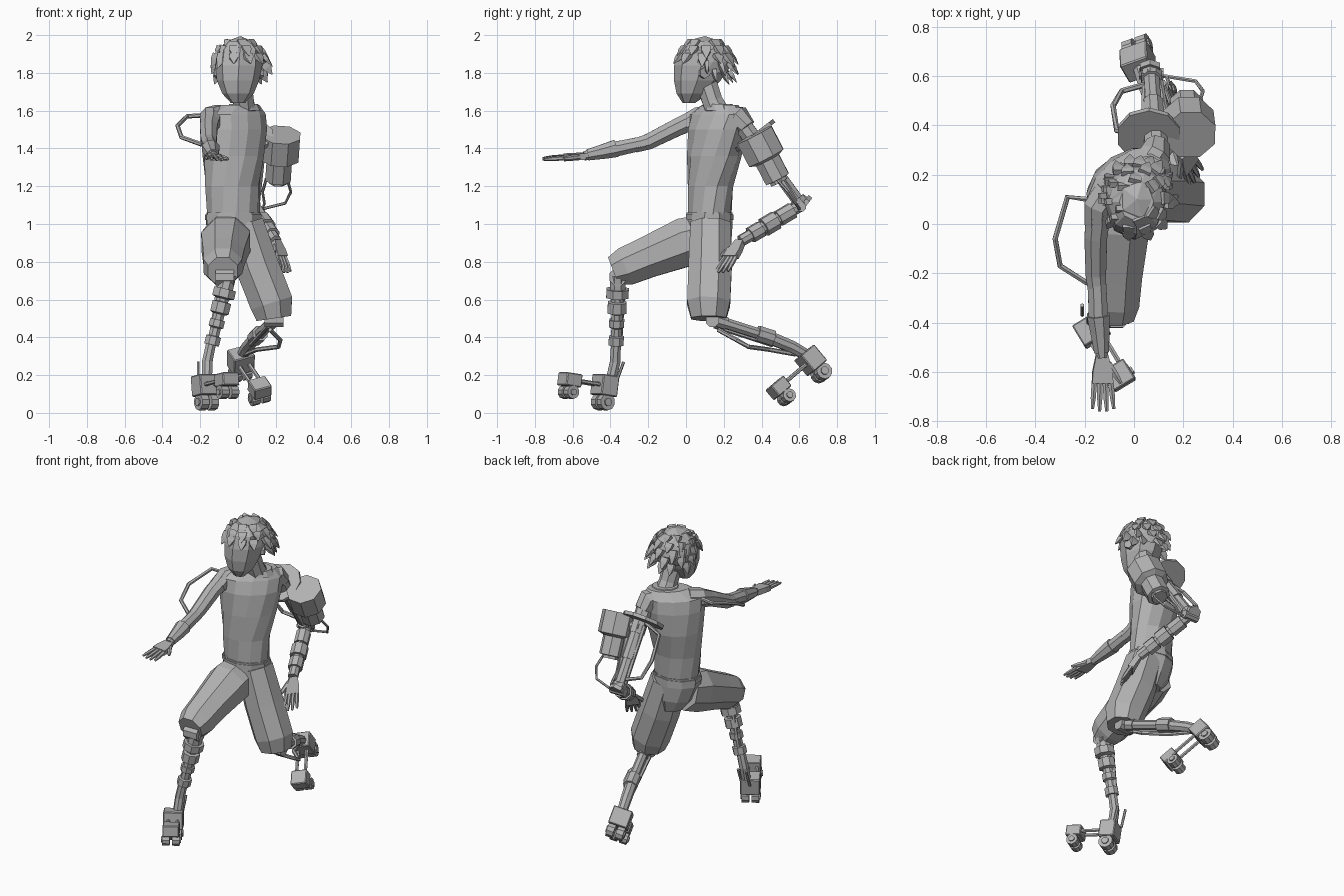
import bpy, bmesh, math, random
from mathutils import Vector, Matrix

random.seed(4)
cube = bpy.data.objects.get("Cube")
if cube:
    bpy.data.objects.remove(cube, do_unlink=True)

grey = bpy.data.materials.new("plain_grey")
grey.use_nodes = True
tone = (.45, .45, .45, 1)
grey.diffuse_color = tone
grey.node_tree.nodes["Principled BSDF"].inputs["Base Color"].default_value = tone


def finish(name, bm):
    """Turn a bmesh into a flat shaded grey object."""
    bmesh.ops.recalc_face_normals(bm, faces=bm.faces)
    mesh = bpy.data.meshes.new(name)
    bm.to_mesh(mesh)
    bm.free()
    mesh.materials.append(grey)
    obj = bpy.data.objects.new(name, mesh)
    bpy.context.collection.objects.link(obj)
    return obj


def skin(name, rings):
    """Bridge matching rings of points and cap both ends."""
    bm = bmesh.new()
    loops = [[bm.verts.new(p) for p in ring] for ring in rings]
    count = len(loops[0])
    for low, high in zip(loops, loops[1:]):
        for i in range(count):
            j = (i + 1) % count
            bm.faces.new((low[i], low[j], high[j], high[i]))
    bm.faces.new(loops[0][::-1])
    bm.faces.new(loops[-1])
    return finish(name, bm)


def limb(name, points, sides=8, flat=1.0):
    """Sweep a polygon through (x, y, z, radius) points."""
    spots = [Vector(p[:3]) for p in points]
    axis = (spots[-1] - spots[0]).normalized()
    ref = Vector((0, 1, 0)) if abs(axis.z) > .8 else Vector((0, 0, 1))
    rings = []
    for i, spot in enumerate(spots):
        tangent = spots[min(i + 1, len(spots) - 1)] - spots[max(i - 1, 0)]
        across = ref.cross(tangent).normalized()
        up = tangent.cross(across).normalized()
        turns = [math.tau * (k + .5) / sides for k in range(sides)]
        rings.append([spot + points[i][3] * (across * math.cos(a) + up * flat * math.sin(a))
                      for a in turns])
    return skin(name, rings)


def stack(name, levels, sides=10):
    """Loft level ellipses given as (x, y, z, half width, half depth, turn)."""
    rings = []
    for x, y, z, wide, deep, turn in levels:
        spin = Matrix.Rotation(math.radians(turn), 3, "Z")
        rings.append([Vector((x, y, z)) + spin @ Vector((wide * math.sin(a), -deep * math.cos(a), 0))
                      for a in (math.tau * k / sides for k in range(sides))])
    return skin(name, rings)


def rod(name, start, end, radius, sides=8):
    return limb(name, [(*start, radius), (*end, radius)], sides)


def shaft(name, start, end, steps, sides=8):
    """Straight stepped shaft; each step is (from, to, radius) along its length."""
    a, b = Vector(start), Vector(end)
    points = []
    for t0, t1, r in steps:
        points += [(*a.lerp(b, t0), r), (*a.lerp(b, t1), r)]
    return limb(name, points, sides)


def tube(name, path, radius=.012):
    return limb(name, [(*p, radius) for p in path], 6)


def box(name, center, size, frame):
    bm = bmesh.new()
    bmesh.ops.create_cube(bm, size=1)
    bmesh.ops.transform(bm, matrix=Matrix.Translation(center) @ frame.to_4x4() @ Matrix.Diagonal((*size, 1)),
                        verts=bm.verts)
    bmesh.ops.bevel(bm, geom=bm.edges[:], offset=.005, segments=1, affect="EDGES")
    return finish(name, bm)


def hand(side, wrist, tip, across, thumb):
    """Flat palm with four fingers spread along the across direction and a thumb."""
    a, b, w = Vector(wrist), Vector(tip), Vector(across).normalized()
    mid = a.lerp(b, .5)
    thick = (b - a).cross(w).normalized() * .017
    rings = []
    for spot, half in ((a, .024), (a.lerp(b, .3), .04), (mid, .043)):
        rings.append([spot + w * half + thick, spot - w * half + thick,
                      spot - w * half - thick, spot + w * half - thick])
    skin(side + "_palm", rings)
    for k in (-1.5, -.5, .5, 1.5):
        end = a.lerp(b, 1 - .04 * abs(k)) + w * k * .029
        root = mid + w * k * .022 - (b - a) * .05
        limb(f"{side}_finger", [(*root, .013), (*root.lerp(end, .6), .012), (*end, .007)], 6)
    root = a.lerp(b, .15) + w * thumb * .025
    end = mid + w * thumb * .075
    limb(side + "_thumb", [(*root, .015), (*root.lerp(end, .6), .014), (*end, .008)], 6)


def skate(side, heel, toe, lift):
    """Heel block and toe block joined by bars, each on a pair of wheels."""
    heel, toe, up = Vector(heel), Vector(toe), Vector(lift)
    ahead = (toe - heel).normalized()
    across = up.cross(ahead).normalized()
    up = ahead.cross(across).normalized()
    frame = Matrix((across, ahead, up)).transposed()
    box(side + "_heel_block", heel, (.12, .1, .11), frame)
    box(side + "_toe_block", toe, (.1, .095, .07), frame)
    for k in (-1, 1):
        rod(side + "_foot_bar", heel + across * k * .028, toe + across * k * .028, .011, 6)
        for part, spot, r in (("heel", heel - up * .088, .044), ("toe", toe - up * .065, .036)):
            rod(f"{side}_{part}_wheel", spot + across * k * .008, spot + across * k * .052, r, 10)
            rod(f"{side}_{part}_hub", spot + across * k * .05, spot + across * k * .06, r * .5, 8)


# Torso twisted towards the raised shoulder, neck and head
stack("torso", [(-.022, .125, 1.02, .14, .115, 5), (-.03, .13, 1.2, .148, .122, 14),
                (-.025, .15, 1.36, .17, .138, 26), (-.02, .16, 1.5, .19, .133, 34),
                (-.02, .168, 1.58, .195, .112, 38), (.005, .18, 1.63, .125, .075, 38)], 12)
limb("neck", [(.035, .185, 1.56, .07), (.03, .14, 1.65, .058), (.02, .11, 1.74, .06)])
stack("collar", [(.03, .18, 1.6, .1, .085, 30), (.03, .175, 1.635, .08, .068, 30)])
stack("head", [(0, .015, 1.64, .037, .032, 0), (0, .035, 1.69, .083, .085, 0), (0, .06, 1.76, .112, .124, 0),
               (.005, .08, 1.84, .124, .143, 0), (.01, .09, 1.92, .118, .13, 0), (.01, .09, 1.97, .07, .08, 0)], 8)
for k in (-1, 1):
    rod("ear", (.005 + k * .1, .09, 1.8), (.005 + k * .122, .1, 1.8), .03, 6)

# Hair cap with the face opening removed, then layered tufts and a fringe
center, spread = Vector((.012, .1, 1.858)), Vector((.127, .14, .133))
bm = bmesh.new()
bmesh.ops.create_icosphere(bm, subdivisions=2, radius=1)
bmesh.ops.delete(bm, geom=[f for f in bm.faces if f.calc_center_median().z < -.6
                 or (f.calc_center_median().y < -.25 and f.calc_center_median().z < .35)], context="FACES")
for v in bm.verts:
    v.co = center + v.co * spread * random.uniform(.96, 1.05)
finish("hair_cap", bm)
for row, (height, count) in enumerate(((.85, 6), (.6, 10), (.3, 11), (-.05, 11), (-.38, 10))):
    for k in range(count):
        a = math.tau * (k + .5 * (row % 2) + random.uniform(-.2, .2)) / count
        flat = math.sqrt(1 - height * height)
        out = Vector((flat * math.sin(a), flat * math.cos(a), height))
        if out.y < -.2 and height < .2 or out.y < .2 and height < -.2:
            continue
        flow = Vector((out.x * .4 + .15, out.y * .6, -1.2 * flat)).normalized()
        root = center + spread * out
        tip = root + (flow * .75 + out * .18) * random.uniform(.075, .115)
        limb("hair_tuft", [(*root, .036), (*root.lerp(tip, .4), .033), (*tip, .003)], 4, .45)

# Shorts and waistband
stack("shorts_hips", [(0, .125, .82, .07, .09, 0), (-.01, .125, .9, .13, .115, 0),
                      (-.025, .125, 1.0, .15, .122, 5), (-.025, .125, 1.06, .147, .122, 5)])
stack("waistband", [(-.025, .125, 1.02, .154, .126, 5), (-.025, .125, 1.05, .154, .126, 5)])
limb("left_shorts_leg", [(.03, .13, 1.0, .115), (.1, .128, .78, .124), (.178, .12, .58, .123),
                         (.19, .12, .5, .1)])
limb("right_shorts_leg", [(-.055, .12, .94, .125), (-.065, 0, .905, .14), (-.075, -.2, .825, .118),
                          (-.08, -.32, .775, .11), (-.08, -.385, .75, .085)])

# Right arm, reaching forward, with its handle
limb("right_sleeve", [(-.1, .13, 1.57, .065), (-.145, .07, 1.56, .063), (-.15, 0, 1.53, .054)])
limb("right_upper_arm", [(-.14, .08, 1.57, .055), (-.155, -.05, 1.51, .05), (-.155, -.2, 1.435, .045),
                         (-.15, -.27, 1.415, .04)])
limb("right_forearm", [(-.15, -.24, 1.425, .04), (-.145, -.38, 1.395, .043), (-.13, -.54, 1.36, .026)])
limb("right_cuff", [(-.145, -.37, 1.4, .05), (-.138, -.44, 1.383, .042), (-.132, -.52, 1.366, .032)])
hand("right", (-.13, -.53, 1.36), (-.125, -.765, 1.345), (1, 0, -.1), 1)
tube("right_arm_handle", [(-.19, .1, 1.575), (-.27, .11, 1.57), (-.32, -.06, 1.52),
                          (-.3, -.17, 1.46), (-.19, -.24, 1.42)])

# Left mechanical arm
limb("left_sleeve", [(.05, .23, 1.56, .07), (.085, .28, 1.56, .068), (.095, .32, 1.51, .052)])
shoulder, elbow, wrist = (.09, .31, 1.51), (.07, .61, 1.1), (.2, .29, .91)
shaft("left_upper_arm", shoulder, elbow, [(0, .3, .05), (.3, .62, .042), (.62, .92, .034), (.92, 1, .045)])
for k in (-1, 1):
    rod("left_arm_piston", (.09 + k * .05, .38, 1.44), (.075 + k * .03, .58, 1.12), .014, 6)
shaft("left_elbow_cap", (.065, .6, 1.13), (.065, .64, 1.1), [(0, .5, .035), (.5, 1, .048)], 6)
rod("left_elbow_pin", (.02, .61, 1.09), (.12, .61, 1.09), .026)
shaft("left_forearm", elbow, wrist, [(0, .15, .032), (.15, .38, .045), (.38, .42, .035), (.42, .62, .052),
                                     (.62, .66, .035), (.66, .84, .045), (.84, 1, .032)])
hand("left", wrist, (.255, .18, .74), (.6, .8, 0), -1)
tube("left_arm_handle", [(.06, .57, 1.15), (-.05, .54, 1.18), (-.085, .48, 1.28), (-.07, .38, 1.41),
                         (.04, .36, 1.45)])

# Shoulder plate, and the more upright canister beside it
lean = Vector((0, .61, -.79))
plate = Vector((.06, .355, 1.475))
rod("shoulder_plate", plate, plate + lean * .022, .132, 10)
top, drop = Vector((.228, .362, 1.472)), Vector((-.06, .46, -.885))
shaft("canister", top, top + drop * .285, [(0, .48, .11), (.53, .93, .073), (.94, 1, .05)])
rod("canister_bracket", plate + lean * .06, top + drop * .06, .03)
for k in (-1, 1):
    x = .205 + k * .055
    tube("canister_hose", [(x, .48, 1.24), (x + k * .02, .54, 1.17), (x - .01, .58, 1.11),
                           (.13, .6, 1.08), (.08, .6, 1.09)], .008)

# Right mechanical leg
rod("right_knee", (-.12, -.36, .72), (-.02, -.36, .72), .05)
shaft("right_shin", (-.05, -.36, .73), (-.14, -.37, .36),
      [(0, .2, .045), (.2, .32, .064), (.34, .38, .035), (.39, .54, .054), (.56, .64, .032),
       (.64, .74, .043), (.76, .87, .03), (.88, 1, .043)])
limb("right_ankle", [(-.14, -.37, .38, .028), (-.163, -.375, .27, .03), (-.165, -.4, .16, .03)])
rod("right_shin_rod", (-.1, -.33, .7), (-.15, -.35, .36), .012, 6)
skate("right", (-.172, -.43, .145), (-.06, -.615, .175), (0, 0, 1))
for x in (-.21, -.15):
    rod("right_heel_strut", (x, -.37, .16), (x, -.33, .27), .008, 6)

# Left mechanical leg
rod("left_knee", (.14, .14, .49), (.24, .14, .49), .038)
shaft("left_shin", (.2, .13, .5), (.09, .46, .395), [(0, .25, .036), (.25, .75, .03), (.75, 1, .044)])
rod("left_shin_rod", (.16, .15, .46), (.07, .46, .36), .013, 6)
limb("left_ankle", [(.09, .45, .395, .036), (.05, .56, .35, .034), (.02, .65, .3, .03)])
tube("left_leg_handle", [(.17, .17, .44), (.225, .27, .385), (.215, .33, .35), (.1, .44, .335), (.04, .58, .31)])
skate("left", (.015, .66, .278), (.115, .49, .132), (0, -.6, .8))
